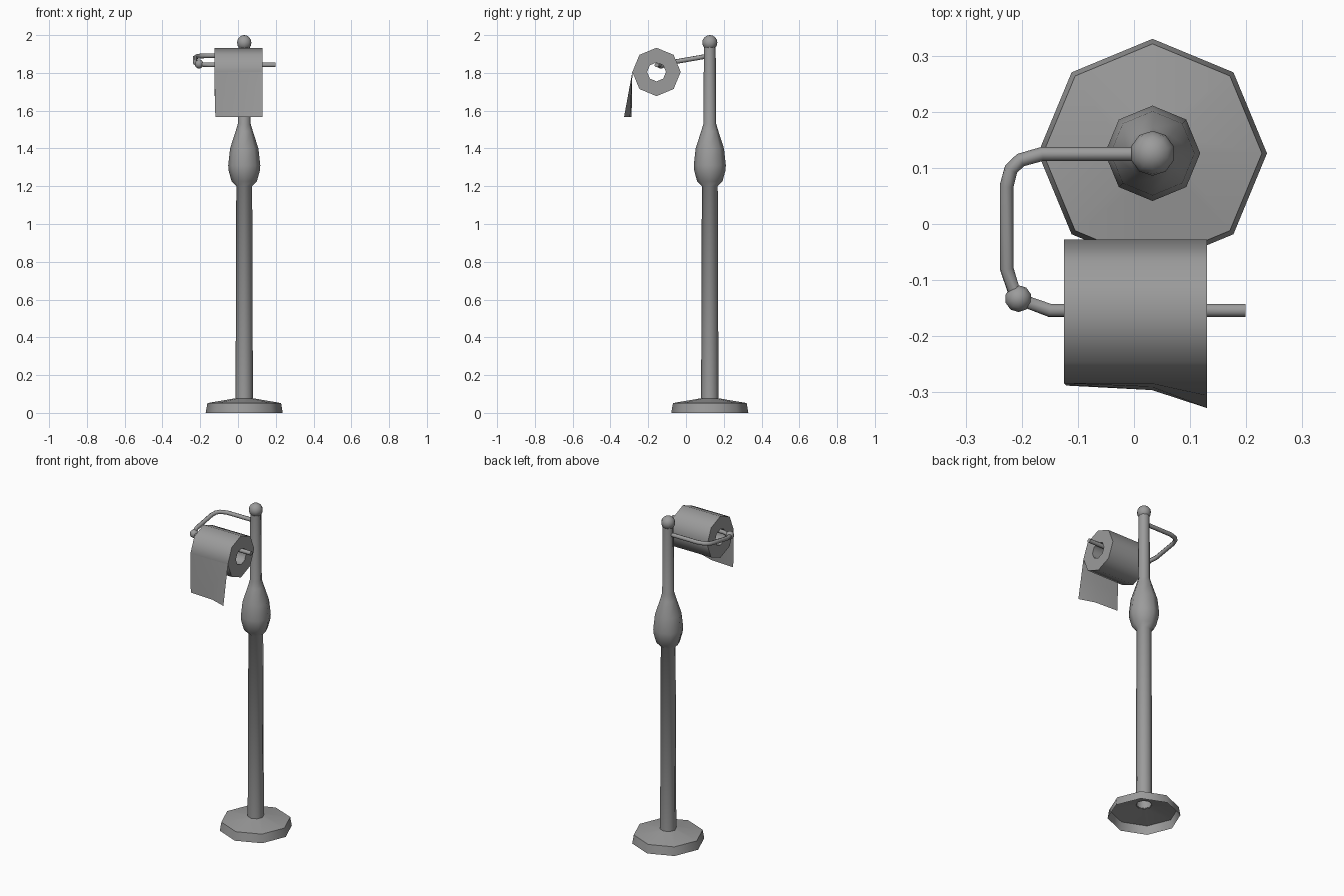
import bpy, bmesh, math
from mathutils import Matrix

if "Cube" in bpy.data.objects:
    bpy.data.objects.remove(bpy.data.objects["Cube"])

CX, CY = 0.033, 0.126      # stand axis
RX, RY, RZ = 0.0025, -0.156, 1.805     # paper roll centre

# Dark grey used throughout
grey = bpy.data.materials.new("dark_grey")
grey.diffuse_color = (0.33, 0.33, 0.33, 1)
grey.use_nodes = True
grey.node_tree.nodes["Principled BSDF"].inputs["Base Color"].default_value = grey.diffuse_color


def style(ob, angle):
    ob.data.materials.append(grey)
    bpy.ops.object.select_all(action='DESELECT')
    ob.select_set(True)
    bpy.context.view_layer.objects.active = ob
    bpy.ops.object.shade_smooth_by_angle(angle=math.radians(angle))


def finish(name, bm, angle=50):
    me = bpy.data.meshes.new(name)
    bm.to_mesh(me)
    bm.free()
    ob = bpy.data.objects.new(name, me)
    bpy.context.collection.objects.link(ob)
    style(ob, angle)


def lathe(name, profile, matrix, sides=8, closed=False):
    """Revolve (radius, height) pairs around z, then place with matrix."""
    bm = bmesh.new()
    rings = [[bm.verts.new((r * math.cos(2 * math.pi * i / sides),
                            r * math.sin(2 * math.pi * i / sides), z))
              for i in range(sides)] for r, z in profile]
    pairs = list(zip(rings, rings[1:]))
    if closed:
        pairs.append((rings[-1], rings[0]))
    for a, b in pairs:
        for i in range(sides):
            j = (i + 1) % sides
            bm.faces.new((a[i], a[j], b[j], b[i]))
    bm.transform(matrix)
    bmesh.ops.recalc_face_normals(bm, faces=bm.faces)
    finish(name, bm)


def ball(name, centre, r):
    bm = bmesh.new()
    bmesh.ops.create_uvsphere(bm, u_segments=10, v_segments=8, radius=r,
                              matrix=Matrix.Translation(centre))
    finish(name, bm, 60)


axis = Matrix.Translation((CX, CY, 0))

# Octagonal foot, open underneath
lathe("base", [(0.204, 0), (0.195, 0.052), (0.043, 0.078)], axis)

# Post with its swelling grip and slim upper section
lathe("post", [(0.046, 0.075), (0.042, 1.2), (0.067, 1.226), (0.082, 1.28),
               (0.085, 1.31), (0.075, 1.40), (0.046, 1.49), (0.034, 1.53),
               (0.031, 1.95)], axis)
ball("finial", (CX, CY, 1.96), 0.04)

# Bent wire holder, tilting down towards the roll
path = [(CX, 0.125), (-0.163, 0.125), (-0.202, 0.114), (-0.219, 0.098),
        (-0.227, 0.068), (-0.227, -0.079), (-0.210, -0.132),
        (-0.150, -0.154), (0.199, -0.154)]
cu = bpy.data.curves.new("holder_arm", 'CURVE')
cu.dimensions = '3D'
cu.bevel_depth = 0.0125
cu.bevel_resolution = 2
cu.use_fill_caps = True
sp = cu.splines.new('POLY')
sp.points.add(len(path) - 1)
for p, (x, y) in zip(sp.points, path):
    p.co = (x, y, 1.891 + 0.175 * (y - CY), 1)
arm = bpy.data.objects.new("holder_arm", cu)
bpy.context.collection.objects.link(arm)
bpy.ops.object.select_all(action='DESELECT')
arm.select_set(True)
bpy.context.view_layer.objects.active = arm
bpy.ops.object.convert(target='MESH')
style(bpy.context.view_layer.objects.active, 50)
ball("holder_joint", (-0.206, -0.133, 1.847), 0.024)

# Paper roll: octagonal tube lying along x
lathe("paper_roll", [(0.05, -0.1275), (0.128, -0.1275), (0.128, 0.1275), (0.05, 0.1275)],
      Matrix.Translation((RX, RY, RZ)) @ Matrix.Rotation(math.pi / 2, 4, 'Y'),
      closed=True)

# Loose sheet hanging from the front, its right corner curling forward
bm = bmesh.new()
columns = [(-0.125, -0.120, 0.004), (0.03, 0.032, 0.012), (0.13, 0.13, 0.044)]
rows = [[bm.verts.new((x0 + (x1 - x0) * t, RY - 0.128 - out * t, RZ - 0.238 * t))
         for x0, x1, out in columns] for t in (0, 0.5, 1)]
for a, b in zip(rows, rows[1:]):
    for i in range(len(columns) - 1):
        bm.faces.new((a[i], b[i], b[i + 1], a[i + 1]))
finish("hanging_sheet", bm)
